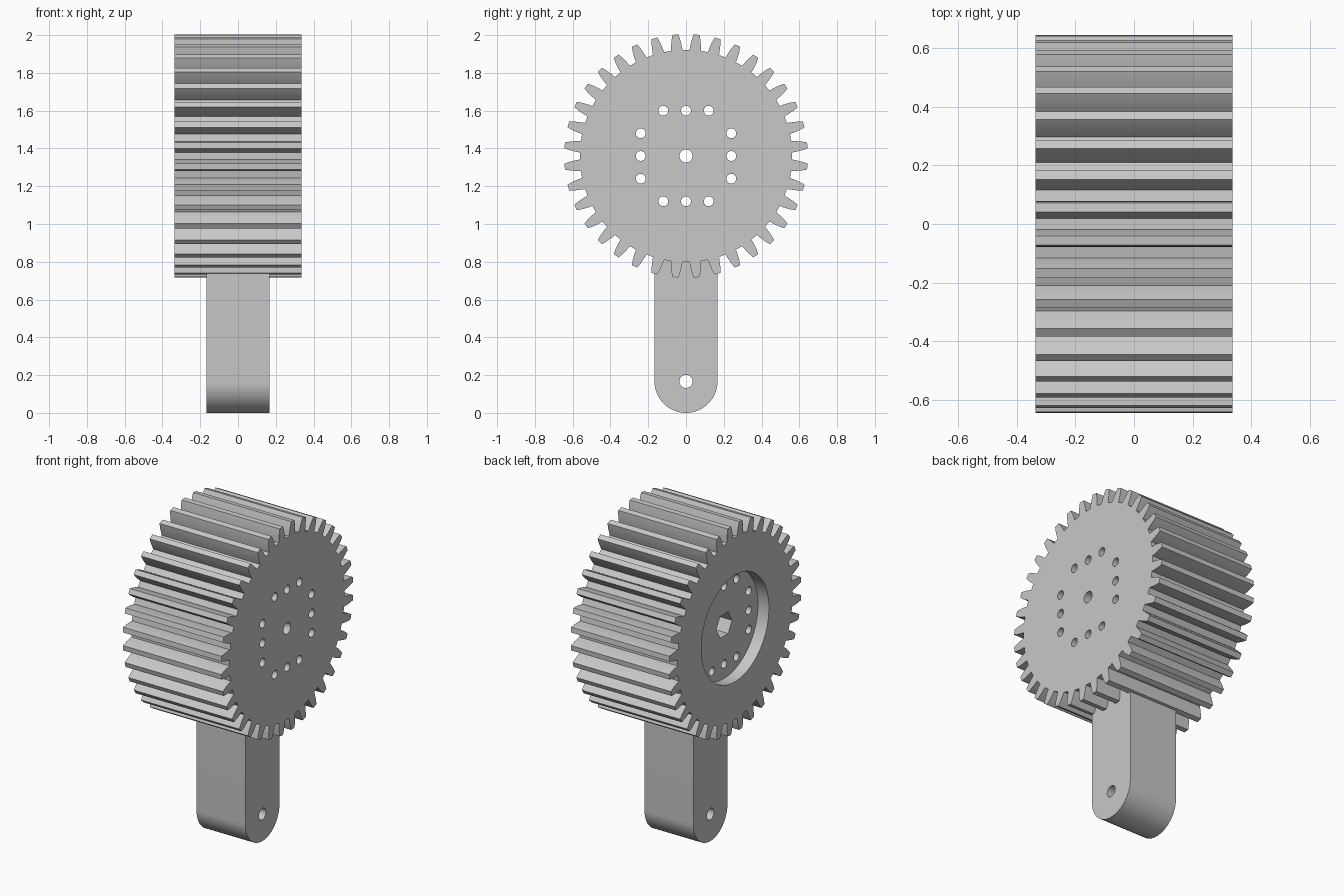
import bpy, bmesh
from math import sin, cos, pi, radians

cube = bpy.data.objects.get("Cube")
if cube:
    bpy.data.objects.remove(cube, do_unlink=True)

grey = bpy.data.materials.new("light_grey")
grey.use_nodes = True
GREY = (0.58, 0.58, 0.58, 1)
grey.diffuse_color = GREY
grey.node_tree.nodes["Principled BSDF"].inputs["Base Color"].default_value = GREY

HUB_Z = 1.36        # height of the gear axis
HALF_GEAR = 0.336   # half the gear width
HALF_ARM = 0.167    # half the arm thickness and width


def prism(name, outline, x0, x1):
    """Extrude a (y, z) outline along x."""
    bm = bmesh.new()
    base = bm.faces.new([bm.verts.new((x0, y, z)) for y, z in outline])
    out = bmesh.ops.extrude_face_region(bm, geom=[base])
    verts = [v for v in out["geom"] if isinstance(v, bmesh.types.BMVert)]
    bmesh.ops.translate(bm, verts=verts, vec=(x1 - x0, 0, 0))
    bmesh.ops.recalc_face_normals(bm, faces=bm.faces)
    mesh = bpy.data.meshes.new(name)
    bm.to_mesh(mesh)
    bm.free()
    mesh.materials.append(grey)
    obj = bpy.data.objects.new(name, mesh)
    bpy.context.collection.objects.link(obj)
    return obj


def circle(y, z, r, n=32):
    return [(y + r * cos(2 * pi * i / n), z + r * sin(2 * pi * i / n)) for i in range(n)]


def select(obj):
    bpy.ops.object.select_all(action="DESELECT")
    obj.select_set(True)
    bpy.context.view_layer.objects.active = obj


def cut(obj, outline, x0=-1, x1=1):
    """Bore an outline out of a part along x."""
    cutter = prism("cutter", outline, x0, x1)
    cutter.hide_render = True
    mod = obj.modifiers.new("bore", "BOOLEAN")
    mod.operation = "DIFFERENCE"
    mod.solver = "EXACT"
    mod.object = cutter
    select(obj)
    bpy.ops.object.modifier_apply(modifier=mod.name)
    bpy.data.objects.remove(cutter, do_unlink=True)


def smooth(obj):
    select(obj)
    bpy.ops.object.shade_smooth_by_angle(angle=radians(25))


# Gear: curved tooth flanks as (radius, half angle in degrees)
TEETH = 36
flank = [(0.562, 3.1), (0.585, 2.75), (0.615, 2.2), (0.645, 1.4)]
tooth = [(r, -a) for r, a in flank] + [(r, a) for r, a in reversed(flank)]
outline = []
for i in range(TEETH):
    mid = (i + 0.5) * 360 / TEETH
    for r, a in tooth:
        t = radians(mid + a)
        outline.append((r * cos(t), HUB_Z + r * sin(t)))
gear = prism("gear", outline, -HALF_GEAR, HALF_GEAR)

# Round recess in one face, with a hexagonal pocket at its centre
floor = -HALF_GEAR + 0.075
cut(gear, circle(0, HUB_Z, 0.33, 64), -1, floor)
cut(gear, circle(0, HUB_Z, 0.077, 6), -1, floor + 0.2)

# Axle hole and the square ring of bolt holes
cut(gear, circle(0, HUB_Z, 0.035))
for side in (-0.24, 0.24):
    for step in (-0.12, 0, 0.12):
        cut(gear, circle(step, HUB_Z + side, 0.026, 24))
        cut(gear, circle(side, HUB_Z + step, 0.026, 24))
smooth(gear)

# Arm with a rounded lower end and a pivot hole
SEG = 32
arc = [(HALF_ARM * cos(pi + pi * i / SEG), HALF_ARM + HALF_ARM * sin(pi + pi * i / SEG))
       for i in range(SEG + 1)]
arm = prism("arm", arc + [(HALF_ARM, 0.85), (-HALF_ARM, 0.85)], -HALF_ARM, HALF_ARM)
cut(arm, circle(0, HALF_ARM, 0.035))
smooth(arm)
